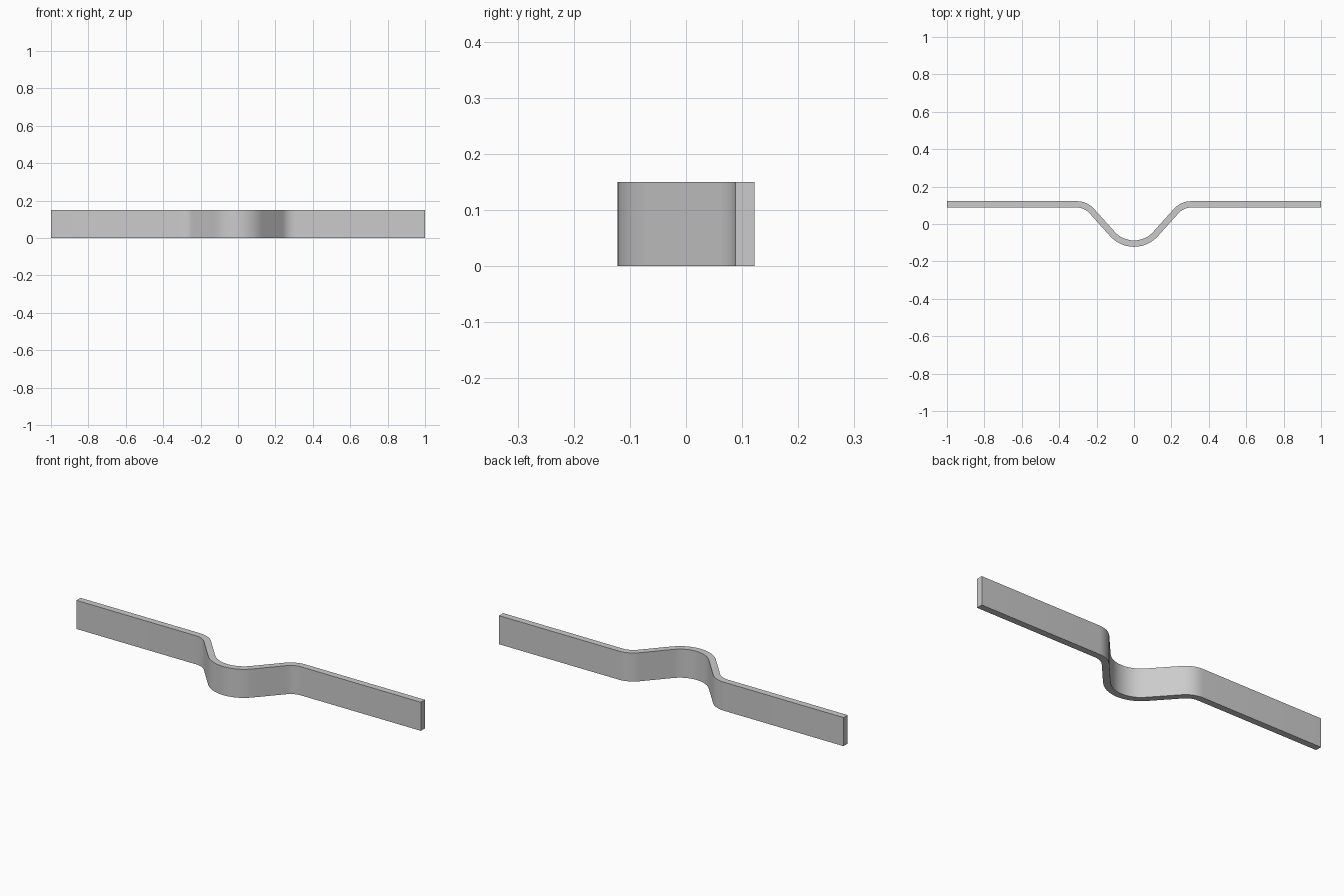
import bpy, bmesh
from math import sin, cos, tan, radians

if "Cube" in bpy.data.objects:
    bpy.data.objects.remove(bpy.data.objects["Cube"])

T, H = 0.034, 0.15            # band thickness and height
TOP, BOT = 0.105, -0.105      # centreline levels of wings and dip
A = radians(48)               # slope of the dip sides
R1, R2, N = 0.155, 0.105, 6   # dip radius, shoulder radius, arc steps

# Right half of the centreline: (x, y, tangent angle)
half = [(R1 * sin(A * i / N), BOT + R1 * (1 - cos(A * i / N)), A * i / N)
        for i in range(N + 1)]
rise = (TOP - BOT) - (R1 + R2) * (1 - cos(A))
sx = (R1 + R2) * sin(A) + rise / tan(A)      # where the straight wing starts
half += [(sx - R2 * sin(A * i / N), TOP - R2 * (1 - cos(A * i / N)), A * i / N)
         for i in range(N, -1, -1)]
half.append((1.0, TOP, 0.0))
path = [(-x, y, -a) for x, y, a in half[:0:-1]] + half

# Offset to both sides, then extrude upward
bm = bmesh.new()
rows = []
for x, y, a in path:
    nx, ny = -sin(a) * T / 2, cos(a) * T / 2
    rows.append([bm.verts.new((x + s * nx, y + s * ny, z))
                 for s, z in ((-1, 0), (1, 0), (1, H), (-1, H))])
for p, q in zip(rows, rows[1:]):
    for i in range(4):
        j = (i + 1) % 4
        bm.faces.new((p[i], p[j], q[j], q[i]))
bm.faces.new(rows[0])
bm.faces.new(rows[-1][::-1])
bmesh.ops.recalc_face_normals(bm, faces=bm.faces)

mesh = bpy.data.meshes.new("bent_strap")
bm.to_mesh(mesh)
bm.free()
strap = bpy.data.objects.new("bent_strap", mesh)
bpy.context.collection.objects.link(strap)

# Smooth bends, sharp edges
bpy.context.view_layer.objects.active = strap
strap.select_set(True)
bpy.ops.object.shade_smooth_by_angle(angle=radians(30))
